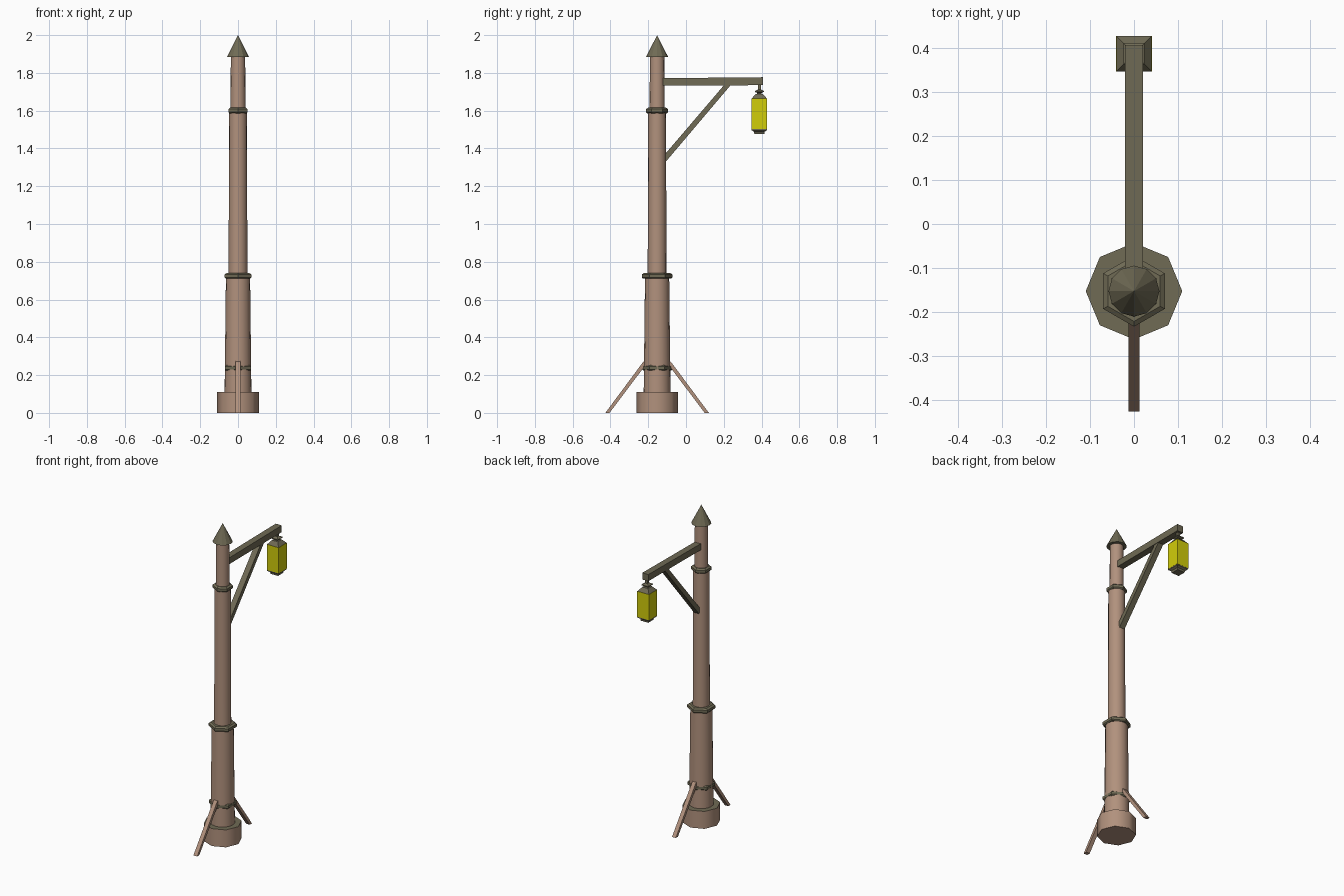
import bpy, bmesh, math

if "Cube" in bpy.data.objects:
    bpy.data.objects.remove(bpy.data.objects["Cube"])


def material(name, rgb):
    m = bpy.data.materials.new(name)
    m.diffuse_color = (*rgb, 1)
    m.use_nodes = True
    m.node_tree.nodes["Principled BSDF"].inputs["Base Color"].default_value = m.diffuse_color
    return m


WOOD = material("pale brown wood", (0.44, 0.285, 0.205))
METAL = material("olive metal", (0.16, 0.145, 0.09))
GLASS = material("yellow glass", (0.64, 0.61, 0.003))
POLE_Y = -0.153
LAMP_Y = 0.388


def finish(name, bm, mats, smooth=None):
    bmesh.ops.remove_doubles(bm, verts=bm.verts, dist=1e-5)
    bmesh.ops.recalc_face_normals(bm, faces=bm.faces)
    me = bpy.data.meshes.new(name)
    bm.to_mesh(me)
    bm.free()
    for m in mats:
        me.materials.append(m)
    ob = bpy.data.objects.new(name, me)
    bpy.context.collection.objects.link(ob)
    if smooth:
        bpy.ops.object.select_all(action='DESELECT')
        ob.select_set(True)
        bpy.context.view_layer.objects.active = ob
        bpy.ops.object.shade_smooth_by_angle(angle=math.radians(smooth))
    return ob


def turned(name, profile, sides, mats, y=POLE_Y, turn=0, smooth=None):
    """Stack of regular polygons (radius, height) joined into a closed solid."""
    bm = bmesh.new()
    rings = []
    for r, z in profile:
        angles = [math.radians(turn) + math.tau * i / sides for i in range(sides)]
        rings.append([bm.verts.new((r * math.cos(a), y + r * math.sin(a), z)) for a in angles])
    for lo, hi in zip(rings, rings[1:]):
        for i in range(sides):
            j = (i + 1) % sides
            bm.faces.new((lo[i], lo[j], hi[j], hi[i]))
    bm.faces.new(rings[0][::-1])
    if profile[-1][0] > 0:
        bm.faces.new(rings[-1])
    return finish(name, bm, mats, smooth)


def beam(name, outline, half_width, mat):
    """Side outline (y, z) extruded across x."""
    bm = bmesh.new()
    a, b = [[bm.verts.new((x, y, z)) for y, z in outline] for x in (-half_width, half_width)]
    bm.faces.new(a[::-1])
    bm.faces.new(b)
    n = len(outline)
    for i in range(n):
        j = (i + 1) % n
        bm.faces.new((a[i], a[j], b[j], b[i]))
    return finish(name, bm, [mat])


def square(name, profile, mat):
    """Square section part of the lantern, sized by half width."""
    return turned(name, [(h * math.sqrt(2), z) for h, z in profile], 4, [mat], LAMP_Y, 45)


# Octagonal foot with a metal top
foot = turned("foot", [(0.11, 0), (0.11, 0.11)], 8, [WOOD, METAL], smooth=50)
for p in foot.data.polygons:
    p.material_index = 1 if p.normal.z > 0.5 else 0

# Three stepped shafts
turned("lower_shaft", [(0.071, 0.105), (0.064, 0.725)], 16, [WOOD], smooth=40)
turned("middle_shaft", [(0.050, 0.72), (0.047, 1.60)], 16, [WOOD], smooth=40)
turned("upper_shaft", [(0.040, 1.595), (0.038, 1.885)], 16, [WOOD], smooth=40)

# Hexagonal collars and pointed cap
for name, r, z in (("low_collar", 0.080, 0.238), ("middle_collar", 0.081, 0.725), ("high_collar", 0.059, 1.60)):
    turned(name, [(r - 0.007, z - 0.014), (r, z - 0.008), (r, z + 0.008), (r - 0.012, z + 0.016)],
           6, [METAL], turn=90)
turned("cap", [(0.058, 1.885), (0, 2.0)], 12, [METAL])

# Ground struts in front and behind
for name, s in (("front_strut", -1), ("back_strut", 1)):
    pts = [(0.062, 0.277), (0.062, 0.252), (0.252, 0), (0.274, 0), (0.075, 0.268)]
    beam(name, [(POLE_Y + s * y, z) for y, z in pts], 0.013, WOOD)

# Lantern arm and brace
beam("arm", [(-0.125, 1.732), (0.407, 1.735), (0.407, 1.777), (-0.125, 1.772)], 0.021, METAL)
beam("brace", [(-0.115, 1.365), (-0.105, 1.332), (0.238, 1.737), (0.203, 1.737)], 0.018, METAL)

# Hanging lantern
square("lantern_glass", [(0.041, 1.502), (0.041, 1.664)], GLASS)
square("lantern_roof", [(0.041, 1.663), (0.020, 1.688), (0.011, 1.690), (0.011, 1.694),
                        (0.024, 1.699), (0.024, 1.704), (0.008, 1.712), (0.008, 1.737)], METAL)
square("lantern_base", [(0.026, 1.476), (0.028, 1.488), (0.040, 1.496), (0.040, 1.503)], METAL)
